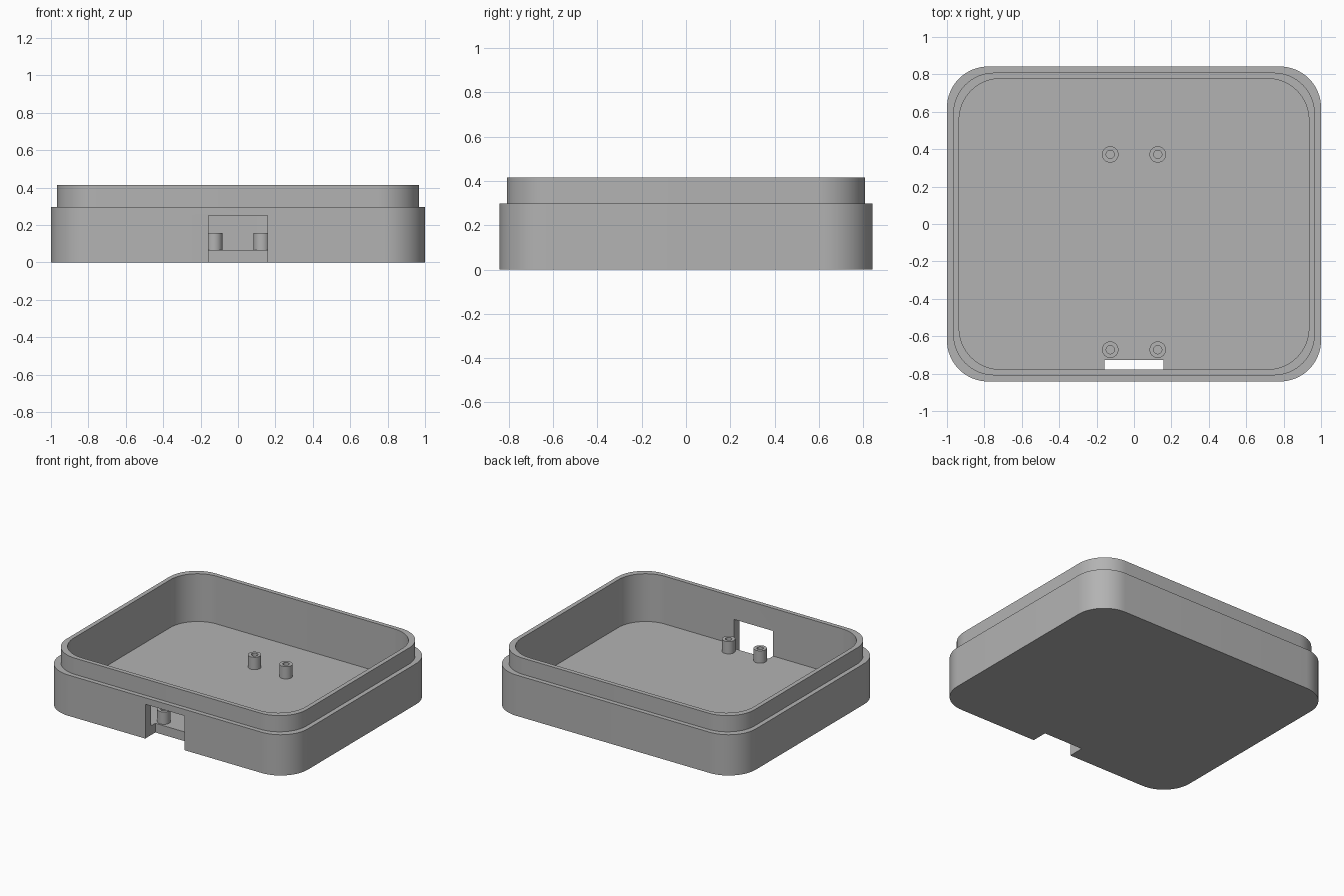
import bpy, bmesh
from math import pi, cos, sin, radians

if "Cube" in bpy.data.objects:
    bpy.data.objects.remove(bpy.data.objects["Cube"], do_unlink=True)

FLOOR_Z, RIM_Z, LIP_Z = 0.067, 0.297, 0.415
POST_Z = 0.157

grey = bpy.data.materials.new("grey_plastic")
grey.use_nodes = True
colour = (0.45, 0.45, 0.45, 1)
grey.diffuse_color = colour
grey.node_tree.nodes["Principled BSDF"].inputs["Base Color"].default_value = colour


def rounded_rect(hx, hy, r, steps=16):
    """Outline points of a rounded rectangle, anticlockwise."""
    points = []
    for quarter, (sx, sy) in enumerate(((1, 1), (-1, 1), (-1, -1), (1, -1))):
        for i in range(steps + 1):
            a = (quarter + i / steps) * pi / 2
            points.append((sx * (hx - r) + r * cos(a), sy * (hy - r) + r * sin(a)))
    return points


def circle(r, steps=32):
    return [(r * cos(2 * pi * i / steps), r * sin(2 * pi * i / steps)) for i in range(steps)]


def loft(name, rings, location=(0, 0, 0)):
    """Join a series of (outline, height) rings and close both ends."""
    bm = bmesh.new()
    loops = [[bm.verts.new((x, y, z)) for x, y in outline] for outline, z in rings]
    for low, high in zip(loops, loops[1:]):
        for i in range(len(low)):
            j = (i + 1) % len(low)
            bm.faces.new((low[i], low[j], high[j], high[i]))
    bm.faces.new(loops[0][::-1])
    bm.faces.new(loops[-1])
    bmesh.ops.recalc_face_normals(bm, faces=bm.faces)
    mesh = bpy.data.meshes.new(name)
    bm.to_mesh(mesh)
    bm.free()
    mesh.materials.append(grey)
    obj = bpy.data.objects.new(name, mesh)
    obj.location = location
    bpy.context.collection.objects.link(obj)
    return obj


def smooth(obj):
    bpy.ops.object.select_all(action='DESELECT')
    obj.select_set(True)
    bpy.context.view_layer.objects.active = obj
    bpy.ops.object.shade_smooth_by_angle(angle=radians(30))


# Open tray with a stepped lip
outer = rounded_rect(1.0, 0.842, 0.22)
lip = rounded_rect(0.967, 0.809, 0.22)
inner = rounded_rect(0.935, 0.777, 0.22)
tray = loft("tray", [(outer, 0), (outer, RIM_Z), (lip, RIM_Z),
                     (lip, LIP_Z), (inner, LIP_Z), (inner, FLOOR_Z)])

# Connector opening through the front wall and floor edge
cutter = loft("opening_cutter", [(rounded_rect(0.158, 0.1, 0, 1), -0.1),
                                 (rounded_rect(0.158, 0.1, 0, 1), 0.25)], (0, -0.826, 0))
bmesh_cutter = bmesh.new()
bmesh_cutter.from_mesh(cutter.data)
bmesh.ops.remove_doubles(bmesh_cutter, verts=bmesh_cutter.verts, dist=0.0001)
bmesh_cutter.to_mesh(cutter.data)
bmesh_cutter.free()
cutter.hide_render = True
cut = tray.modifiers.new("opening", 'BOOLEAN')
cut.operation = 'DIFFERENCE'
cut.solver = 'EXACT'
cut.object = cutter
bpy.context.view_layer.objects.active = tray
bpy.ops.object.modifier_apply(modifier=cut.name)
bpy.data.objects.remove(cutter, do_unlink=True)
smooth(tray)

# Four hollow mounting posts
for row, y in (("front", -0.672), ("back", 0.372)):
    for side, x in (("left", 0.127), ("right", -0.127)):
        post = loft(f"{row}_{side}_post",
                    [(circle(0.044), FLOOR_Z), (circle(0.044), POST_Z),
                     (circle(0.022), POST_Z), (circle(0.022), FLOOR_Z + 0.001)], (x, y, 0))
        smooth(post)
